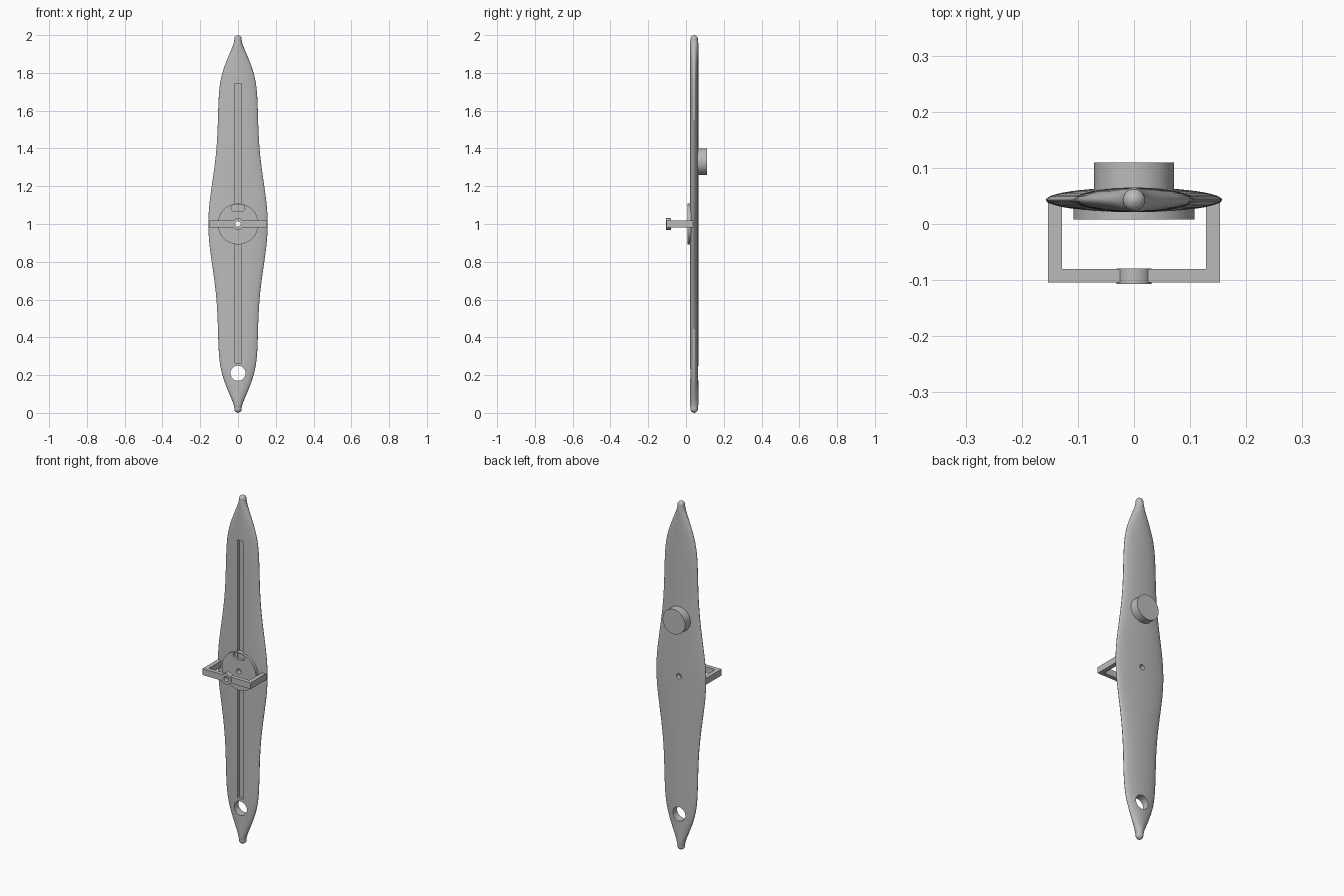
import bpy, bmesh, math
from mathutils import Matrix

cube = bpy.data.objects.get("Cube")
if cube:
    bpy.data.objects.remove(cube, do_unlink=True)

grey = bpy.data.materials.new("plain grey")
grey.use_nodes = True
grey.diffuse_color = (0.5, 0.5, 0.5, 1)
grey.node_tree.nodes["Principled BSDF"].inputs["Base Color"].default_value = grey.diffuse_color


def finish(name, bm):
    bmesh.ops.recalc_face_normals(bm, faces=bm.faces)
    mesh = bpy.data.meshes.new(name)
    bm.to_mesh(mesh)
    bm.free()
    ob = bpy.data.objects.new(name, mesh)
    bpy.context.collection.objects.link(ob)
    mesh.materials.append(grey)
    return ob


def cylinder(name, x, z, r, y0, y1, segments=48):
    """Cylinder whose axis runs front to back."""
    bm = bmesh.new()
    place = Matrix.Translation((x, (y0 + y1) / 2, z)) @ Matrix.Rotation(math.pi / 2, 4, 'X')
    bmesh.ops.create_cone(bm, cap_ends=True, segments=segments, radius1=r, radius2=r,
                          depth=y1 - y0, matrix=place)
    return finish(name, bm)


def prism(name, outline, y0, y1, flat=False):
    """Extrude an x-z outline along y, or an x-y outline along z when flat."""
    bm = bmesh.new()
    point = (lambda p, h: (p[0], p[1], h)) if flat else (lambda p, h: (p[0], h, p[1]))
    a, b = [[bm.verts.new(point(p, h)) for p in outline] for h in (y0, y1)]
    bm.faces.new(a)
    bm.faces.new(b)
    for i in range(len(a)):
        j = (i + 1) % len(a)
        bm.faces.new((a[i], a[j], b[j], b[i]))
    return finish(name, bm)


def stadium(cx, cz, half, r):
    pts = []
    for side, start in ((1, -90), (-1, 90)):
        for k in range(13):
            t = math.radians(start + k * 15)
            pts.append((cx + side * half + r * math.cos(t), cz + r * math.sin(t)))
    return pts


def cut(ob, *cutters):
    for c in cutters:
        c.hide_render = True
        m = ob.modifiers.new("cut", 'BOOLEAN')
        m.operation, m.object, m.solver = 'DIFFERENCE', c, 'EXACT'
        bpy.context.view_layer.update()
        mesh = bpy.data.meshes.new_from_object(ob.evaluated_get(bpy.context.evaluated_depsgraph_get()))
        ob.modifiers.clear()
        ob.data = mesh
        bpy.data.objects.remove(c, do_unlink=True)


# Body: oval sections lofted from the middle to a tip, then mirrored
PROFILE = [(0, .157), (.1, .152), (.2, .139), (.3, .125), (.4, .114), (.5, .108), (.6, .105),
           (.7, .1), (.77, .09), (.83, .073), (.88, .054), (.92, .037), (.95, .025),
           (.97, .02), (.985, .019), (.994, .013), (.999, .005)]


def half_width(d):
    for i in range(len(PROFILE) - 1):
        (d0, w0), (d1, w1) = PROFILE[i], PROFILE[i + 1]
        if d <= d1:
            a, b = PROFILE[max(i - 1, 0)], PROFILE[min(i + 2, len(PROFILE) - 1)]
            m0 = (w1 - a[1]) / (d1 - a[0]) * (d1 - d0) if i else 0
            m1 = (b[1] - w0) / (b[0] - d0) * (d1 - d0)
            t = (d - d0) / (d1 - d0)
            return ((2*t**3 - 3*t*t + 1) * w0 + (t**3 - 2*t*t + t) * m0
                    + (3*t*t - 2*t**3) * w1 + (t**3 - t*t) * m1)
    return PROFILE[-1][1]


MID, SIDES = 0.043, 48
heights = sorted({d0 + (d1 - d0) * k / 3 for (d0, _), (d1, _) in zip(PROFILE, PROFILE[1:])
                  for k in range(4)})
heights = [-d for d in reversed(heights) if d > 0] + heights
bm = bmesh.new()
rings = []
for d in heights:
    w = half_width(abs(d))
    thick = min(0.022, w)
    ring = []
    for k in range(SIDES):
        a = 2 * math.pi * k / SIDES
        ring.append(bm.verts.new((w * math.cos(a), MID + thick * math.sin(a), 1 + d)))
    rings.append(ring)
for r0, r1 in zip(rings, rings[1:]):
    for k in range(SIDES):
        n = (k + 1) % SIDES
        bm.faces.new((r0[k], r0[n], r1[n], r1[k]))
for ring, z in ((rings[0], 0), (rings[-1], 2)):
    tip = bm.verts.new((0, MID, z))
    for k in range(SIDES):
        bm.faces.new((ring[k], ring[(k + 1) % SIDES], tip))
body = finish("body", bm)

# Long front groove, hanging hole and centre hole
groove = [(-.018, .265), (.018, .265), (.018, 1.745), (-.018, 1.745)]
cut(body, prism("groove_cutter", groove, -.05, .04),
    cylinder("hanging_hole_cutter", 0, .21, .04, -.1, .2),
    cylinder("centre_hole_cutter", 0, 1, .015, -.1, .2, 24))

# Round dial plate with a centre hole and an oblong window
dial = cylinder("dial", 0, 1, .108, .008, .035, 64)
cut(dial, cylinder("dial_hole_cutter", 0, 1, .015, -.1, .2, 24),
    prism("window_cutter", stadium(0, 1.085, .018, .018), -.1, .025))

# Sighting bracket: U-shaped strap with a ring at its middle
strap = [(-.153, .045), (-.153, -.104), (.153, -.104), (.153, .045),
         (.128, .045), (.128, -.08), (-.128, -.08), (-.128, .045)]
bracket = prism("bracket", strap, .982, 1.018, True)
ring = cylinder("bracket_ring", 0, 1, .031, -.107, -.079)
for part in (bracket, ring):
    cut(part, cylinder("sight_hole_cutter", 0, 1, .015, -.2, 0, 24))

# Round knob on the back
knob = cylinder("back_knob", 0, 1.33, .071, .05, .11, 64)

for ob in (body, dial, bracket, ring, knob):
    bpy.ops.object.select_all(action='DESELECT')
    ob.select_set(True)
    bpy.context.view_layer.objects.active = ob
    bpy.ops.object.shade_smooth_by_angle(angle=math.radians(35))
